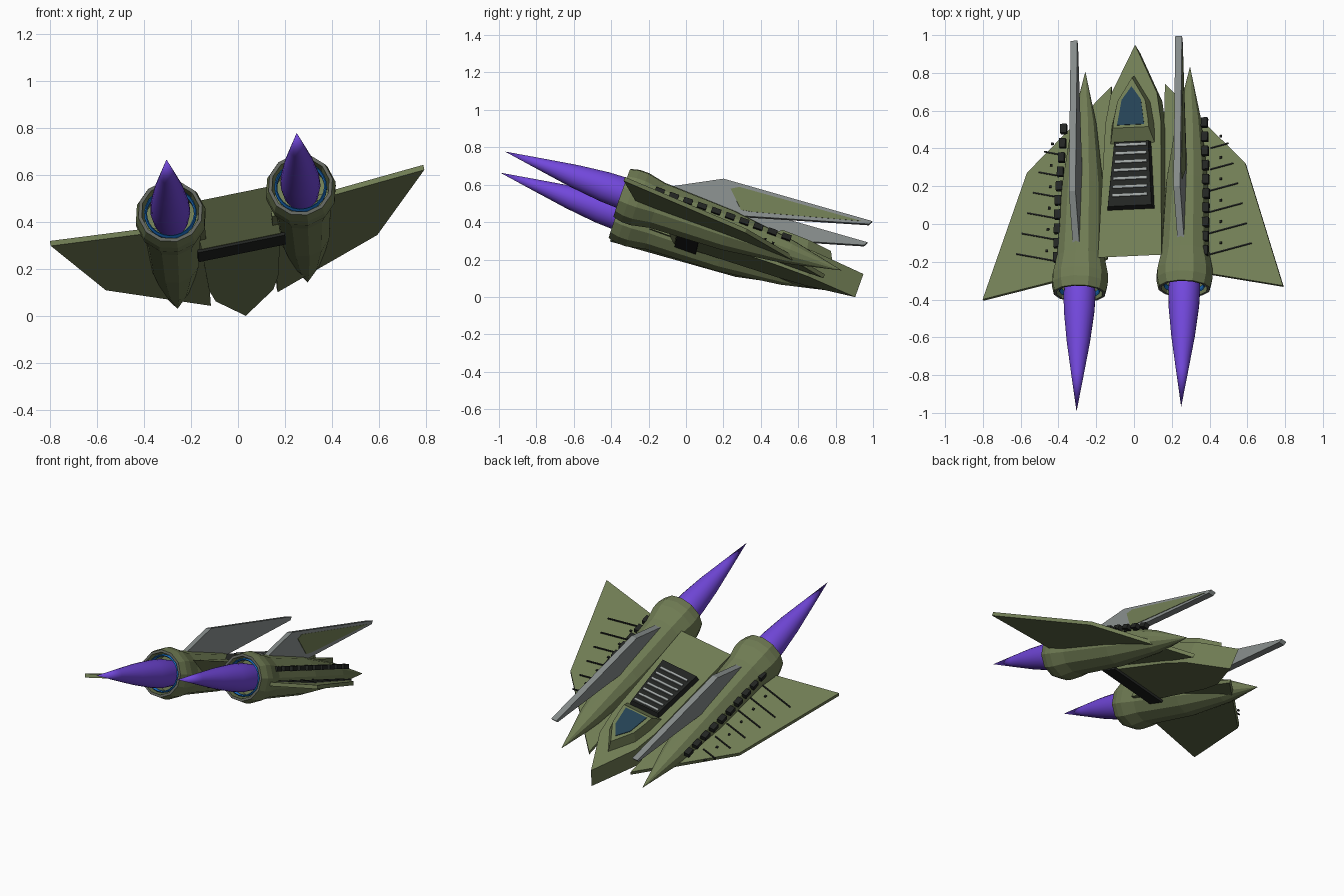
import bpy, bmesh, math
from mathutils import Matrix, Vector

cube = bpy.data.objects.get("Cube")
if cube:
    bpy.data.objects.remove(cube, do_unlink=True)

# Ship frame: x across the wings, y toward the nose, z up, then banked and pitched
fwd = Vector((0.0245, 0.943, -0.333)).normalized()
across = Vector((0.978, 0.043, 0.2))
across = (across - fwd * across.dot(fwd)).normalized()
up = across.cross(fwd)
POSE = Matrix((across, fwd, up)).transposed().to_4x4()
POSE.translation = (-0.011, -0.355, 0.5)


def material(name, rgb):
    m = bpy.data.materials.new(name)
    m.use_nodes = True
    m.diffuse_color = (*rgb, 1)
    m.node_tree.nodes["Principled BSDF"].inputs["Base Color"].default_value = (*rgb, 1)
    return m


OLIVE = material("olive hull", (0.165, 0.205, 0.09))
GREY = material("fin grey", (0.24, 0.265, 0.26))
RIM = material("nozzle grey", (0.12, 0.13, 0.11))
SLAT = material("slat grey", (0.34, 0.37, 0.36))
BLACK = material("trim black", (0.016, 0.018, 0.016))
GLASS = material("canopy blue", (0.018, 0.055, 0.09))
BLUE = material("glow blue", (0.01, 0.16, 0.55))
PURPLE = material("flame purple", (0.17, 0.065, 0.72))


def finish(name, bm, *mats):
    bmesh.ops.recalc_face_normals(bm, faces=bm.faces)
    mesh = bpy.data.meshes.new(name)
    bm.to_mesh(mesh)
    bm.free()
    for m in mats:
        mesh.materials.append(m)
    obj = bpy.data.objects.new(name, mesh)
    bpy.context.collection.objects.link(obj)
    obj.matrix_world = POSE
    return obj


def loft(name, ring_a, ring_b, mat):
    """Solid between two matching rings of points."""
    bm = bmesh.new()
    a = [bm.verts.new(p) for p in ring_a]
    b = [bm.verts.new(p) for p in ring_b]
    bm.faces.new(a)
    bm.faces.new(b)
    n = len(a)
    for i in range(n):
        j = (i + 1) % n
        bm.faces.new((a[i], a[j], b[j], b[i]))
    return finish(name, bm, mat)


def flat(points, z):
    return [(x, y, z) for x, y in points]


def both(half):
    """Close a half outline into a symmetric one."""
    return half + [(-x, y) for x, y in reversed(half) if x > 0]


def box(name, centre, size, mat, turn=0):
    bm = bmesh.new()
    bmesh.ops.create_cube(bm, size=1, matrix=Matrix.Translation(centre)
                          @ Matrix.Rotation(turn, 4, "Z") @ Matrix.Diagonal((*size, 1)))
    return finish(name, bm, mat)


def lathe(name, x, profile, sides, mats, rule=None):
    """Spin (y, radius) points round the engine axis."""
    bm = bmesh.new()
    verts = [bm.verts.new((r, y, 0)) for y, r in profile]
    edges = [bm.edges.new(pair) for pair in zip(verts, verts[1:])]
    bmesh.ops.spin(bm, geom=verts + edges, cent=(0, 0, 0), axis=(0, 1, 0),
                   angle=math.tau, steps=sides, use_duplicate=False)
    bmesh.ops.remove_doubles(bm, verts=bm.verts, dist=0.0005)
    if rule:
        for f in bm.faces:
            f.material_index = rule(f.calc_center_median())
    bmesh.ops.translate(bm, verts=bm.verts, vec=(x, 0, 0))
    return finish(name, bm, *mats)


def smooth(obj):
    bpy.ops.object.select_all(action="DESELECT")
    obj.select_set(True)
    bpy.context.view_layer.objects.active = obj
    bpy.ops.object.shade_smooth_by_angle(angle=math.radians(35))


# Fuselage: wedge nose, sloping belly and a rear face that rakes forward underneath
half = [(0, 1.355), (0.125, 1.08), (0.15, 0.92), (0.172, 0.168)]
deck = both(half)
belly = [(x, max(y, 0.345), -0.054 - 0.02 * (1.355 - max(y, 0.345))) for x, y in deck]
loft("fuselage", belly, flat(deck, 0.08), OLIVE)
box("belly_band", (0, 0.41, -0.078), (0.38, 0.12, 0.014), BLACK)

# Cockpit with a glass plate on top
base = both([(0, 1.18), (0.09, 1.03), (0.115, 0.9), (0.12, 0.8)])
roof = both([(0, 1.15), (0.075, 1.02), (0.092, 0.92), (0.097, 0.87)])
loft("cockpit", flat(base, 0.078), flat(roof, 0.14), OLIVE)
pane = both([(0, 1.1), (0.052, 1.025), (0.073, 0.885)])
loft("canopy_glass", flat(pane, 0.138), flat(pane, 0.144), GLASS)

# Dorsal vent with slats
vent = both([(0.1, 0.81), (0.128, 0.43)])
lid = both([(0.092, 0.8), (0.118, 0.44)])
loft("vent_box", flat(vent, 0.078), flat(lid, 0.115), BLACK)
for i in range(7):
    y = 0.5 + i * 0.047
    box("vent_slat", (0, y, 0.117), (0.19 - i * 0.004, 0.016, 0.012), SLAT)

NACELLE = [(1.247, 0), (0.95, 0.067), (0.6, 0.113), (0.2, 0.13), (0.1, 0.151),
           (0.05, 0.151), (0, 0.139), (0, 0.124), (0.12, 0.115), (0.12, 0)]
FLAME = [(0.1, 0), (0.1, 0.075), (0, 0.085), (-0.1, 0.081), (-0.27, 0.062),
         (-0.45, 0.034), (-0.664, 0)]
WING = [(0.145, 1.165), (0.59, 0.7), (0.812, 0), (0.4, 0.09), (0.145, 0.2)]
FIN = [(0.2, 0.1), (0.486, 0.254), (1.312, 0.306), (1.3, 0.285), (0.66, 0.1)]
PANEL = [(0.54, 0.215), (0.58, 0.24), (1.26, 0.287), (0.69, 0.135), (0.63, 0.125)]

for side, tag in ((1, "left"), (-1, "right")):
    cx = side * 0.283

    # Engine body, glowing ring and flame
    lathe(tag + "_nacelle", cx, NACELLE, 12, (OLIVE, RIM),
          lambda c: 1 if c.y < 0.03 and math.hypot(c.x, c.z) < 0.136 else 0)
    ring = [(0.02, 0.112), (0.01, 0.106), (0.02, 0.1), (0.034, 0.1), (0.034, 0.112), (0.02, 0.112)]
    lathe(tag + "_glow_ring", cx, ring, 24, (BLUE,))
    smooth(lathe(tag + "_flame", cx, FLAME, 24, (PURPLE,)))

    # Wing plate
    plan = [(side * x, y) for x, y in WING]
    loft(tag + "_wing", flat(plan, -0.045), flat(plan, -0.022), OLIVE)

    # Forward-swept fin
    loft(tag + "_fin", [(cx - 0.018, y, z) for y, z in FIN],
         [(cx + 0.018, y, z) for y, z in FIN], GREY)
    if side > 0:
        loft("fin_panel", [(cx + 0.015, y, z) for y, z in PANEL],
             [(cx + 0.021, y, z) for y, z in PANEL], OLIVE)

    # Row of blocks along the outside of the engine
    for i in range(10):
        y = 0.19 + i * 0.08
        x = 0.283 + 0.118 - max(0, y - 0.5) * 0.05
        box(tag + "_side_block", (side * x, y, 0.052), (0.034, 0.05, 0.028), BLACK)

    # Thin rods and studs on the wing
    for i in range(6):
        length = 0.24 - i * 0.028
        y = 0.19 + i * 0.12
        box(tag + "_wing_rod", (side * (0.4 + length / 2), y + length * 0.12, -0.019),
            (length, 0.007, 0.008), BLACK, side * 0.23)
        box(tag + "_wing_stud", (side * (0.47 - i * 0.003), y + 0.065, -0.019),
            (0.012, 0.012, 0.01), BLACK)
